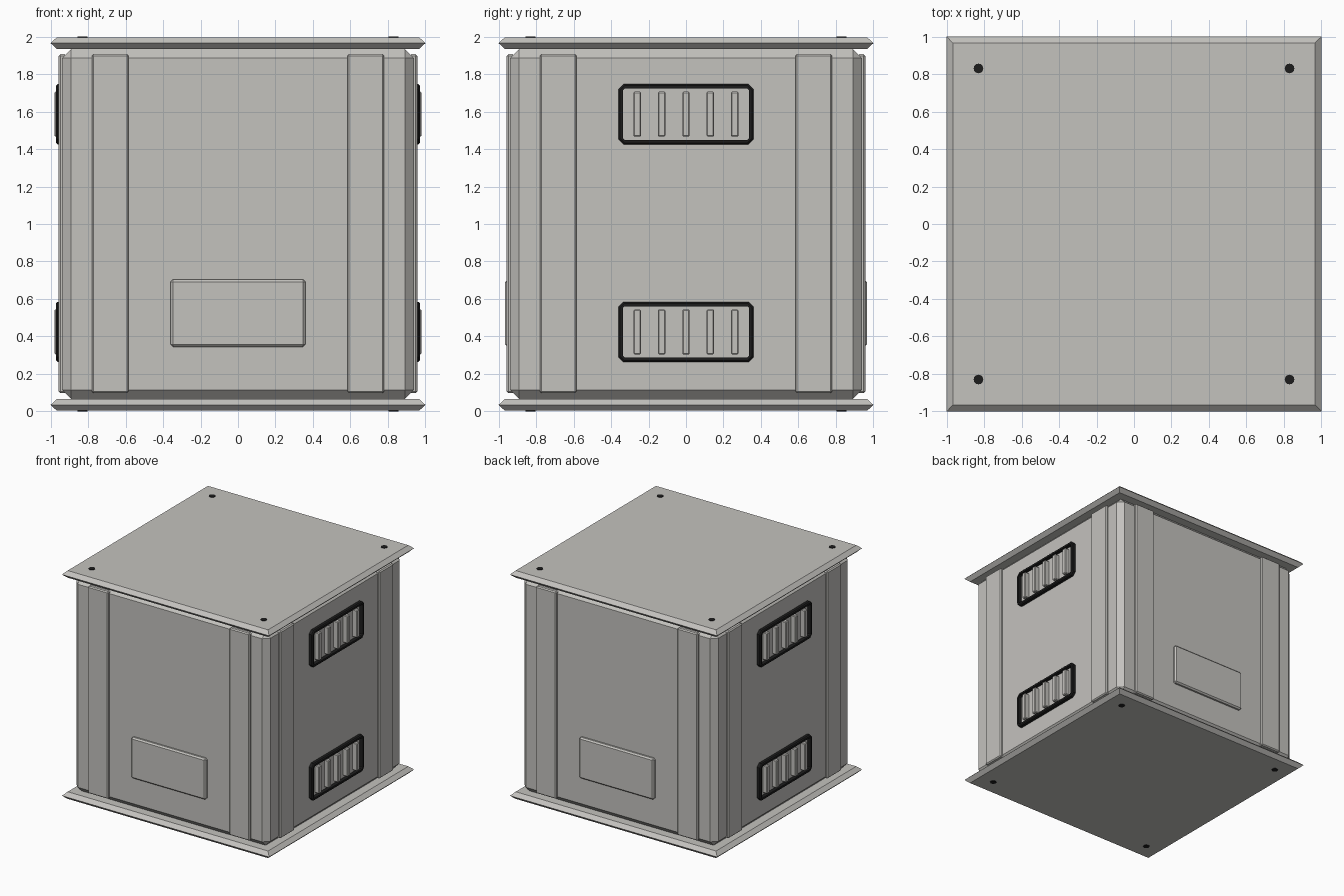
import bpy, bmesh, math
from mathutils import Matrix, Vector

if "Cube" in bpy.data.objects:
    bpy.data.objects.remove(bpy.data.objects["Cube"])


def material(name, rgb):
    m = bpy.data.materials.new(name)
    m.diffuse_color = (*rgb, 1)
    m.use_nodes = True
    m.node_tree.nodes["Principled BSDF"].inputs["Base Color"].default_value = m.diffuse_color
    return m


GREY = material("warm_grey", (0.55, 0.54, 0.515))
BLACK = material("black", (0.012, 0.012, 0.012))


def finish(bm, name, mat, turn=0):
    """Turn the mesh about z and make it an object."""
    bm.transform(Matrix.Rotation(turn, 4, 'Z'))
    bmesh.ops.recalc_face_normals(bm, faces=bm.faces)
    me = bpy.data.meshes.new(name)
    bm.to_mesh(me)
    bm.free()
    me.materials.append(mat)
    ob = bpy.data.objects.new(name, me)
    bpy.context.collection.objects.link(ob)
    return ob


def box(name, lo, hi, bevel, mat, turn=0):
    lo, hi = Vector(lo), Vector(hi)
    bm = bmesh.new()
    bmesh.ops.create_cube(bm, size=1)
    for v in bm.verts:
        v.co = (lo + hi) / 2 + v.co * (hi - lo)
    bmesh.ops.bevel(bm, geom=bm.edges[:], offset=bevel, segments=1,
                    profile=0.5, affect='EDGES')
    return finish(bm, name, mat, turn)


def rings(name, loops, mat, turn=0, cap=False, closed=False):
    """Join equal loops of points with quads."""
    bm = bmesh.new()
    vs = [[bm.verts.new(p) for p in loop] for loop in loops]
    n = len(vs[0])
    pairs = list(zip(vs, vs[1:])) + ([(vs[-1], vs[0])] if closed else [])
    for a, b in pairs:
        for i in range(n):
            j = (i + 1) % n
            bm.faces.new((a[i], a[j], b[j], b[i]))
    if cap:
        bm.faces.new(vs[0])
        bm.faces.new(vs[-1])
    return finish(bm, name, mat, turn)


def square(r, z):
    return [(-r, -r, z), (r, -r, z), (r, r, z), (-r, r, z)]


def octagon(w, h, c, y, zc):
    """Rectangle with cut corners, facing -y."""
    pts = [(w - c, -h), (w, c - h), (w, h - c), (w - c, h),
           (c - w, h), (-w, h - c), (-w, c - h), (c - w, -h)]
    return [(x, y, zc + z) for x, z in pts]


# Main chamfered body
box("body", (-0.938, -0.938, 0.066), (0.938, 0.938, 1.934), 0.048, GREY)

# Lid and base plates with edges tapering to a point
for name, z0 in (("base_plate", 0.004), ("lid_plate", 1.934)):
    rings(name, [square(0.967, z0), square(1.0, z0 + 0.031),
                 square(0.967, z0 + 0.062)], GREY, cap=True)

# Bolt heads on the lid and under the base
for side, z in (("top", 1.995), ("bottom", 0.005)):
    for x in (-0.83, 0.83):
        for y in (-0.83, 0.83):
            bm = bmesh.new()
            bmesh.ops.create_cone(
                bm, cap_ends=True, segments=12, radius1=0.026, radius2=0.026,
                depth=0.01, matrix=Matrix.Translation((x, y, z)))
            finish(bm, side + "_bolt", BLACK)

# Two vertical straps on each of the four sides
for k in range(4):
    for s in (-1, 1):
        box("strap", (s * 0.682 - 0.098, -0.957, 0.098),
            (s * 0.682 + 0.098, -0.917, 1.906), 0.009, GREY, k * math.pi / 2)

# Raised panel on front and back
for turn in (0, math.pi):
    box("raised_panel", (-0.36, -0.965, 0.345), (0.36, -0.92, 0.703),
        0.012, GREY, turn)

# Framed vents with slats on left and right
for turn in (math.pi / 2, -math.pi / 2):
    for zc in (0.424, 1.586):
        rings("vent_frame", [
            octagon(0.361, 0.161, 0.028, -0.93, zc),
            octagon(0.361, 0.161, 0.028, -0.962, zc),
            octagon(0.353, 0.153, 0.025, -0.97, zc),
            octagon(0.337, 0.137, 0.01, -0.97, zc),
            octagon(0.337, 0.137, 0.01, -0.93, zc)], BLACK, turn, closed=True)
        for i in range(-2, 3):
            x = i * 0.13
            box("vent_slat", (x - 0.02, -0.98, zc - 0.12),
                (x + 0.02, -0.92, zc + 0.12), 0.006, GREY, turn)
